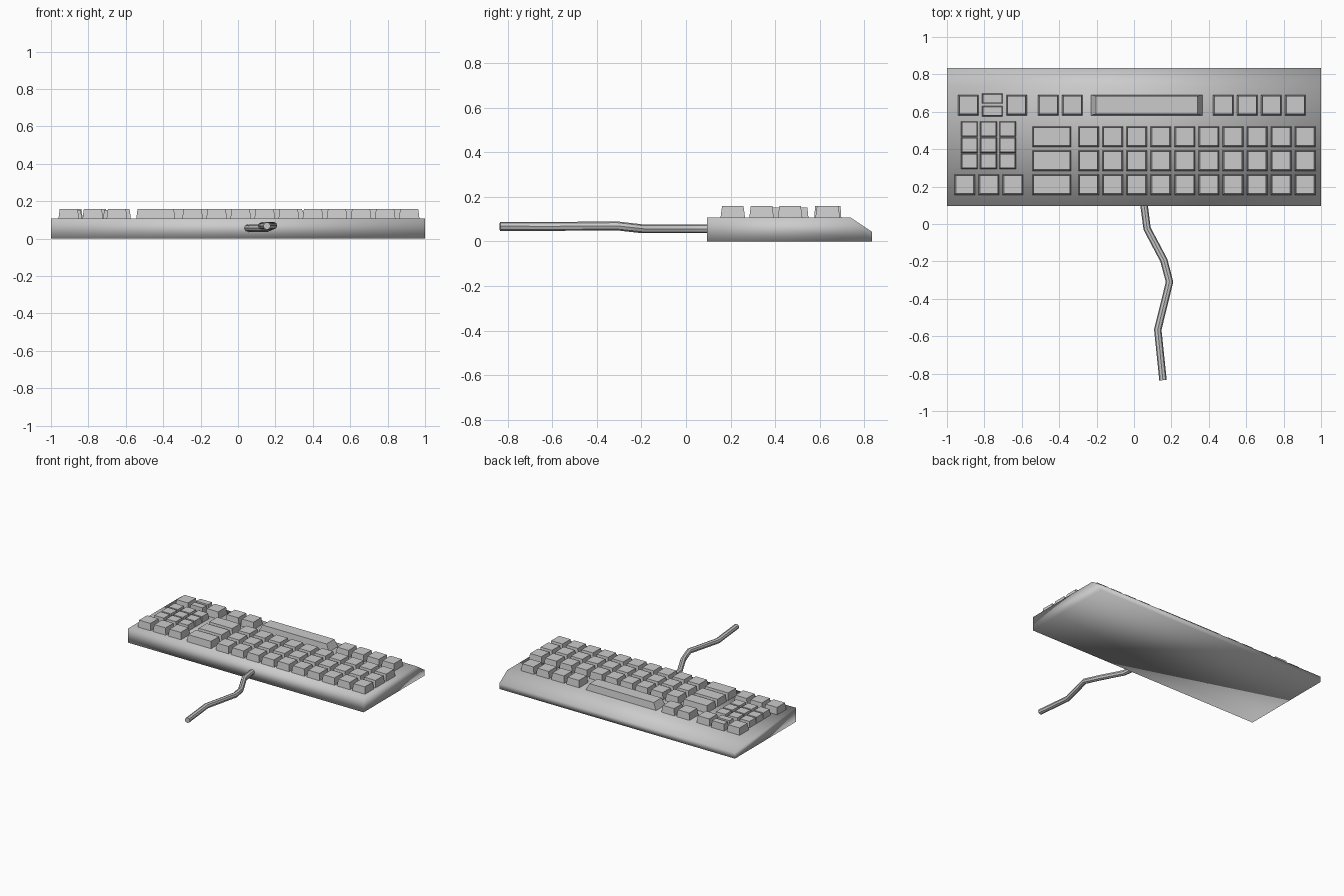
import bpy, bmesh
from mathutils import Vector

if "Cube" in bpy.data.objects:
    bpy.data.objects.remove(bpy.data.objects["Cube"])


def make_object(name, bm, smooth=False):
    bmesh.ops.recalc_face_normals(bm, faces=bm.faces)
    for f in bm.faces:
        f.smooth = smooth
    me = bpy.data.meshes.new(name)
    bm.to_mesh(me)
    bm.free()
    ob = bpy.data.objects.new(name, me)
    bpy.context.collection.objects.link(ob)
    return ob


def key(name, x, y, w, d, top=0.16, tx=0.008, ty=0.008):
    """Tapered key cap centred at x, y."""
    bm = bmesh.new()
    bmesh.ops.create_cube(bm, size=1)
    for v in bm.verts:
        up = v.co.z > 0
        sx, sy = (w - 2 * tx, d - 2 * ty) if up else (w, d)
        v.co = Vector((x + v.co.x * sx, y + v.co.y * sy, top if up else 0.1))
    return make_object(name, bm)


# Case: side profile extruded along x
profile = [(0.095, 0), (0.835, 0), (0.835, 0.043), (0.738, 0.108), (0.095, 0.108)]
bm = bmesh.new()
face = bm.faces.new([bm.verts.new((-1, y, z)) for y, z in profile])
ext = bmesh.ops.extrude_face_region(bm, geom=[face])
bmesh.ops.translate(bm, vec=(2, 0, 0),
                    verts=[g for g in ext["geom"] if isinstance(g, bmesh.types.BMVert)])
make_object("case", bm, smooth=True)

# Main key block: three rows of ten with a wide key at the left
for r, y in enumerate((0.21, 0.339, 0.467)):
    key(f"wide_key_{r}", -0.44, y, 0.21, 0.112)
    for c in range(10):
        key(f"main_key_{r}_{c}", -0.243 + 0.1287 * c, y, 0.112, 0.112)

# Far row: space bar and single keys
key("space_bar", 0.068, 0.636, 0.604, 0.112, tx=0.03)
for i, x in enumerate((-0.885, -0.628, -0.458, -0.33, 0.478, 0.606, 0.735, 0.863)):
    key(f"far_key_{i}", x, 0.636, 0.112, 0.112)

# Pair of half-depth keys
for i, y in enumerate((0.67, 0.603)):
    key(f"half_key_{i}", -0.757, y, 0.112, 0.055, tx=0.006, ty=0.004)

# Side pad: three by three small keys and a near row of three
for c in range(3):
    for r in range(3):
        key(f"pad_key_{r}_{c}", -0.88 + 0.102 * c, 0.336 + 0.086 * r,
            0.09, 0.084, top=0.153, tx=0.005, ty=0.005)
    key(f"near_key_{c}", -0.905 + 0.1287 * c, 0.21, 0.112, 0.112)

# Cable: round tube along a bent path
path = [(0.05, 0.13, 0.057), (0.055, 0.09, 0.057), (0.07, -0.025, 0.057),
        (0.16, -0.195, 0.057), (0.19, -0.31, 0.07), (0.127, -0.565, 0.068),
        (0.155, -0.835, 0.068)]
cu = bpy.data.curves.new("cable", "CURVE")
cu.dimensions = "3D"
cu.bevel_depth = 0.02
cu.bevel_resolution = 2
cu.use_fill_caps = True
sp = cu.splines.new("POLY")
sp.points.add(len(path) - 1)
for p, co in zip(sp.points, path):
    p.co = (*co, 1)
cable = bpy.data.objects.new("cable", cu)
bpy.context.collection.objects.link(cable)
bpy.ops.object.select_all(action="DESELECT")
cable.select_set(True)
bpy.context.view_layer.objects.active = cable
bpy.ops.object.convert(target="MESH")
bpy.ops.object.shade_smooth_by_angle()
